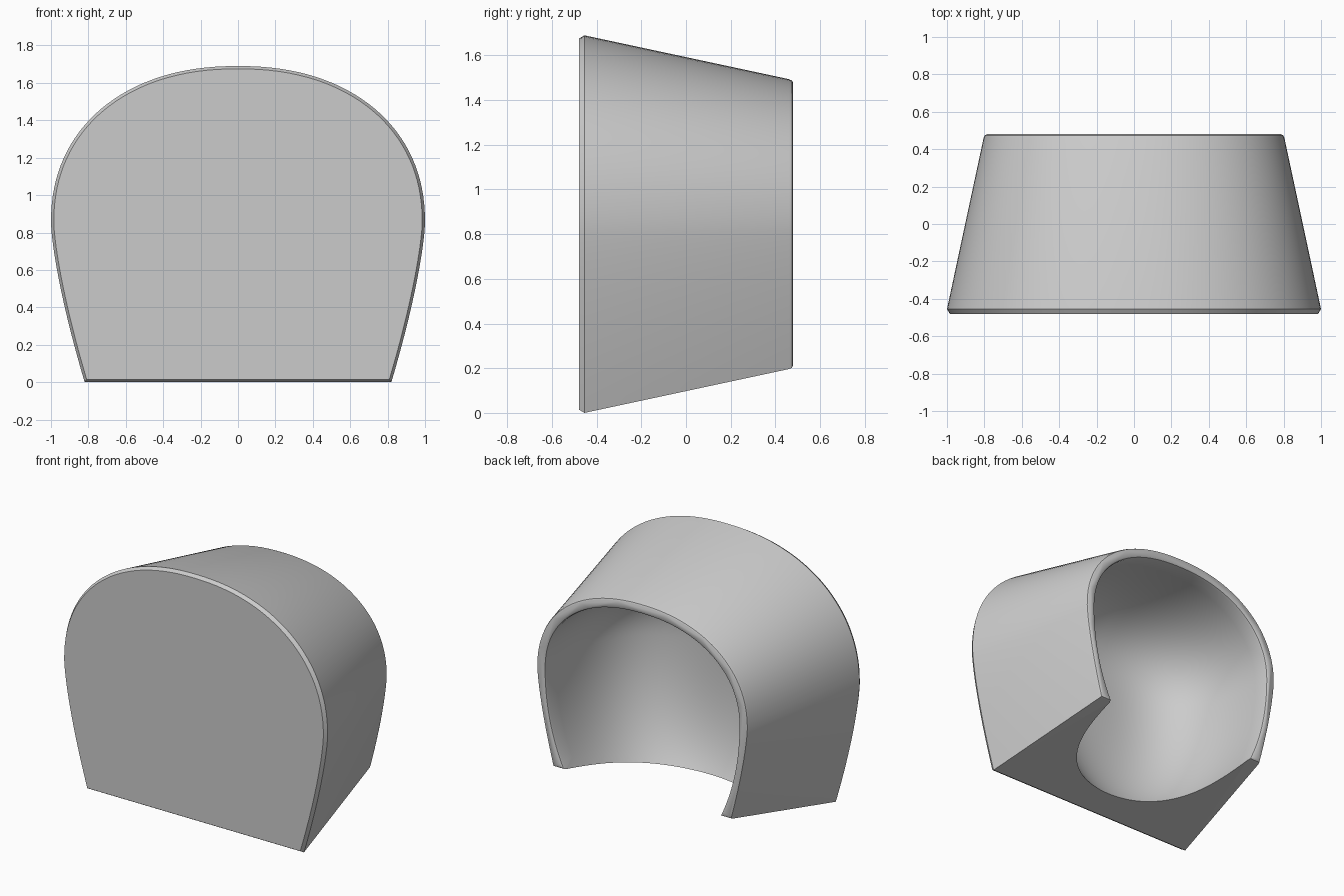
import bpy, bmesh, math

cube = bpy.data.objects.get("Cube")
if cube:
    bpy.data.objects.remove(cube, do_unlink=True)

MID_Z = 0.85

grey = bpy.data.materials.new("light_grey")
grey.use_nodes = True
grey.diffuse_color = (0.6, 0.6, 0.6, 1)
grey.node_tree.nodes["Principled BSDF"].inputs["Base Color"].default_value = (0.6, 0.6, 0.6, 1)


def loft(name, rings):
    """Skin closed rings of equal length and cap both ends."""
    bm = bmesh.new()
    loops = [[bm.verts.new(p) for p in ring] for ring in rings]
    for a, b in zip(loops, loops[1:]):
        for i in range(len(a)):
            j = (i + 1) % len(a)
            bm.faces.new((a[i], a[j], b[j], b[i]))
    bm.faces.new(loops[0])
    bm.faces.new(loops[-1])
    bmesh.ops.recalc_face_normals(bm, faces=bm.faces)
    mesh = bpy.data.meshes.new(name)
    bm.to_mesh(mesh)
    bm.free()
    mesh.materials.append(grey)
    obj = bpy.data.objects.new(name, mesh)
    bpy.context.collection.objects.link(obj)
    return obj


def arch(y, inset, steps=64, side_steps=20):
    """Rounded arch with gently narrowing sides and a flat foot."""
    wide, high = 1 - inset, 0.84 - inset
    pts = []
    for i in range(side_steps):
        z = inset + (MID_Z - inset) * i / side_steps
        pts.append((wide - 0.18 * ((MID_Z - z) / MID_Z) ** 1.4, y, z))
    for i in range(steps // 2 + 1):
        a = math.pi / 2 * i / (steps // 2)
        pts.append((wide * math.cos(a) ** (2 / 2.2) if i < steps // 2 else 0, y,
                    MID_Z + high * math.sin(a) ** (2 / 2.2)))
    return pts + [(-x, y, z) for x, y, z in reversed(pts[:-1])]


def egg(y, scale, grow=0.0, steps=128):
    """Egg section of the hollow, long below the middle."""
    pts = []
    for i in range(steps):
        a = 2 * math.pi * i / steps
        c, s = math.cos(a), math.sin(a)
        power = 2 / 2.2 if s > 0 else 1
        x = math.copysign(abs(c) ** power, c) * (0.735 * scale + grow)
        z = math.copysign(abs(s) ** power, s) * ((0.575 if s > 0 else 1.1) * scale + grow)
        pts.append((x, y, MID_Z + z))
    return pts


# Tapered body: chamfered front edge, softened back edge
BACK = 0.48
hood = loft("hood_body", [arch(-0.48, 0.015), arch(-0.455, 0.0), arch(BACK - 0.02, 0.196),
                          arch(BACK - 0.006, 0.202), arch(BACK, 0.213)])

# Bowl hollow: domed end, straight mouth and flared lip
DEPTH = 0.88
rings = []
for i in range(1, 33):
    a = math.pi / 2 * i / 32
    rings.append(egg(BACK - DEPTH * math.cos(a) ** (2 / 3) if i < 32 else BACK - 0.02,
                     math.sin(a) ** (2 / 3)))
rings = [r for r in rings if r[0][1] <= BACK - 0.02]
rings += [egg(BACK - 0.006, 1, 0.004), egg(BACK, 1, 0.014), egg(BACK + 0.1, 1, 0.014)]
cutter = loft("hollow_cutter", rings)
cutter.hide_render = True

cut = hood.modifiers.new("hollow", "BOOLEAN")
cut.operation, cut.solver, cut.object = "DIFFERENCE", "EXACT", cutter
bpy.ops.object.select_all(action="DESELECT")
hood.select_set(True)
bpy.context.view_layer.objects.active = hood
bpy.ops.object.modifier_apply(modifier=cut.name)
bpy.data.objects.remove(cutter, do_unlink=True)

bpy.ops.object.shade_smooth_by_angle(angle=math.radians(35))
